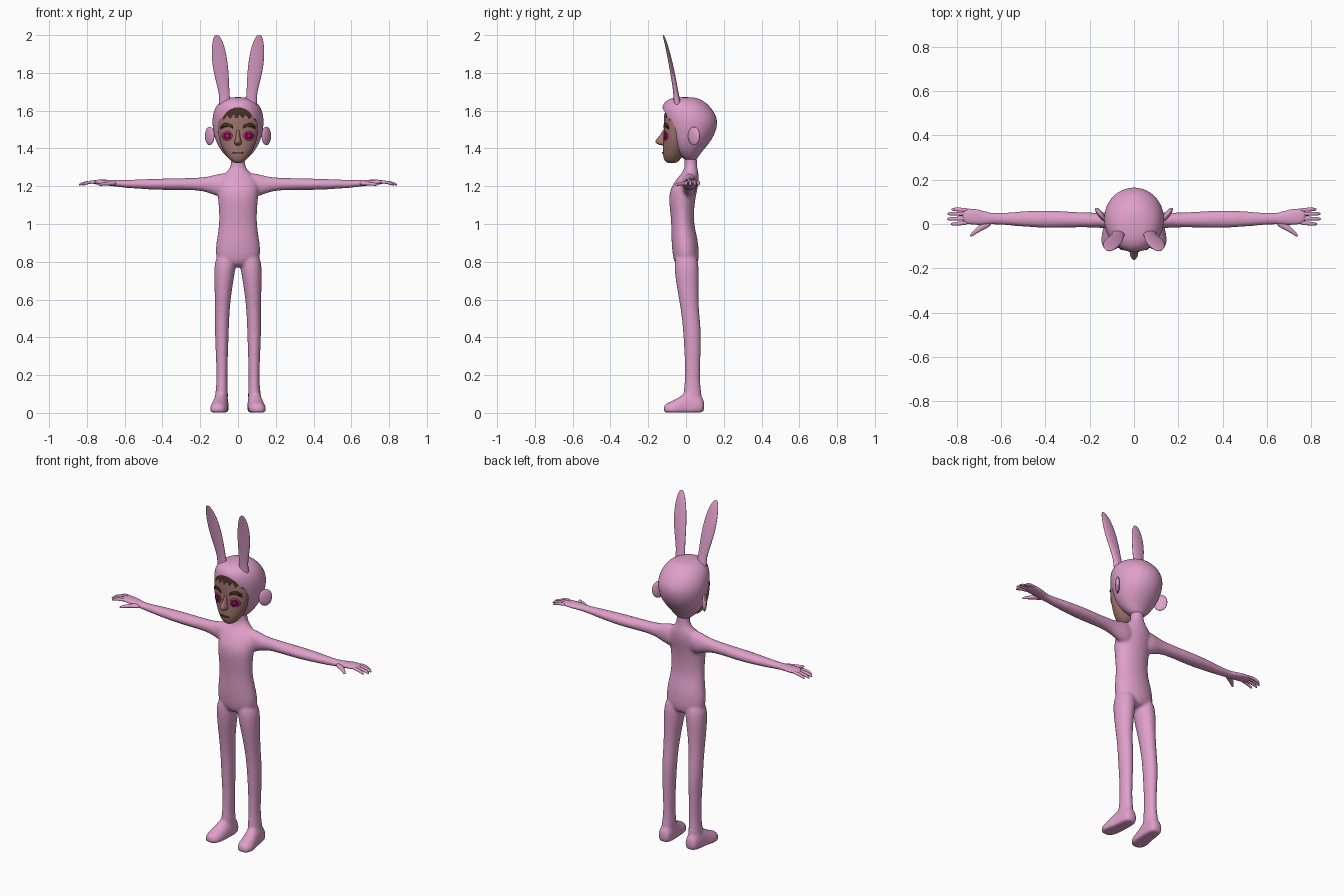
import bpy, bmesh, math
from mathutils import Vector
from mathutils.bvhtree import BVHTree


def material(name, rgb):
    m = bpy.data.materials.new(name)
    m.diffuse_color = (*rgb, 1)
    return m


PINK = material("pink suit", (0.74, 0.35, 0.59))
SKIN = material("skin", (0.34, 0.175, 0.15))
HAIR = material("dark brown hair", (0.06, 0.028, 0.018))
MAGENTA = material("magenta eye", (0.70, 0.012, 0.28))
MAROON = material("maroon iris", (0.10, 0.006, 0.035))
LIPS = material("lips", (0.17, 0.07, 0.065))


def activate(ob):
    bpy.ops.object.select_all(action='DESELECT')
    ob.select_set(True)
    bpy.context.view_layer.objects.active = ob


def apply_mod(ob, kind, **props):
    m = ob.modifiers.new(kind.lower(), kind)
    for k, v in props.items():
        setattr(m, k, v)
    activate(ob)
    bpy.ops.object.modifier_apply(modifier=m.name)


def finish(name, bm, mat):
    bmesh.ops.recalc_face_normals(bm, faces=bm.faces)
    me = bpy.data.meshes.new(name)
    bm.to_mesh(me)
    bm.free()
    me.materials.append(mat)
    for p in me.polygons:
        p.use_smooth = True
    ob = bpy.data.objects.new(name, me)
    bpy.context.collection.objects.link(ob)
    return ob


def loft(name, rings, mat, u=(1, 0, 0), v=(0, 1, 0), s=1, levels=2, n=16, floor=None):
    """Smooth skin through elliptical rings (x, y, z, radius_u, radius_v)."""
    bm = bmesh.new()
    u, v = Vector(u), Vector(v)
    loops = []
    for x, y, z, a, b in rings:
        loop = []
        for i in range(n):
            t = 2 * math.pi * i / n
            p = Vector((x, y, z)) + u * a * math.cos(t) + v * b * math.sin(t)
            p.x *= s
            if floor is not None:
                p.z = max(p.z, floor)
            loop.append(bm.verts.new(p))
        loops.append(loop)
    for l0, l1 in zip(loops, loops[1:]):
        for i in range(n):
            j = (i + 1) % n
            bm.faces.new((l0[i], l0[j], l1[j], l1[i]))
    bm.faces.new(loops[0])
    bm.faces.new(loops[-1])
    ob = finish(name, bm, mat)
    if levels:
        apply_mod(ob, 'SUBSURF', levels=levels)
    return ob


def span(z, front, back, rx, x=0):
    """Horizontal ring from its front and back y."""
    return (x, (front + back) / 2, z, rx, (back - front) / 2)


# Torso and neck
body = [loft("torso", [
    span(.77, -.04, .05, .05), span(.80, -.066, .068, .112), span(.85, -.074, .070, .124),
    span(.92, -.079, .064, .114), span(1.0, -.078, .042, .101), span(1.08, -.087, .044, .103),
    span(1.15, -.093, .053, .110), span(1.20, -.078, .066, .112), span(1.245, -.045, .069, .100),
    span(1.275, -.018, .066, .062), span(1.30, -.008, .060, .040), span(1.34, -.010, .058, .036),
    span(1.40, -.010, .058, .036)], PINK)]

X, Y, Z = (1, 0, 0), (0, 1, 0), (0, 0, 1)
for s in (-1, 1):
    # Leg
    body.append(loft("leg", [
        span(.04, -.01, .085, .036, .088), span(.10, -.016, .084, .035, .087),
        span(.15, -.008, .076, .029, .085), span(.25, -.006, .075, .030, .085),
        span(.40, -.014, .083, .037, .086), span(.50, -.022, .074, .038, .084),
        span(.60, -.038, .066, .042, .081), span(.70, -.056, .068, .052, .075),
        span(.79, -.066, .070, .060, .068), span(.85, -.05, .05, .045, .06)], PINK, s=s))
    # Foot, toes turned slightly outward
    body.append(loft("foot", [
        (.088, .097, .035, .018, .025), (.088, .088, .035, .036, .05), (.089, .05, .03, .042, .09),
        (.092, .0, .03, .042, .085), (.099, -.04, .02, .047, .06), (.103, -.08, .018, .048, .044),
        (.105, -.108, .018, .036, .032), (.106, -.119, .018, .018, .018)],
        PINK, X, Z, s, floor=.002))
    # Arm and palm
    body.append(loft("arm", [
        (.04, .015, 1.205, .040, .070), (.10, .016, 1.205, .042, .064), (.145, .017, 1.207, .035, .047),
        (.20, .018, 1.212, .034, .034), (.30, .020, 1.211, .037, .032), (.40, .022, 1.210, .042, .031),
        (.50, .023, 1.211, .036, .027), (.60, .023, 1.212, .027, .021), (.645, .024, 1.215, .026, .018),
        (.69, .028, 1.219, .038, .016), (.73, .034, 1.222, .041, .014), (.765, .035, 1.222, .038, .012),
        (.778, .035, 1.221, .025, .006)], PINK, Y, Z, s))
    # Fingers and thumb
    for y0, y1, tip in ((.006, .000, .825), (.026, .023, .842), (.046, .046, .840), (.063, .066, .822)):
        loft("finger", [
            (.745, y0, 1.222, .010, .009), (.785, (y0 + y1) / 2, 1.222, .010, .009),
            (tip - .018, y1, 1.215, .009, .008), (tip - .004, y1, 1.209, .007, .006),
            (tip + .001, y1, 1.207, .003, .003)], PINK, Y, Z, s, n=8)
    loft("thumb", [
        (.645, .010, 1.215, .018, .013), (.685, -.012, 1.214, .017, .012),
        (.712, -.032, 1.212, .011, .010), (.732, -.049, 1.209, .008, .008),
        (.738, -.055, 1.208, .004, .004)], PINK, (.55, .83, 0), Z, s, n=8)

# Fuse the suit into one soft skin
activate(body[0])
for ob in body:
    ob.select_set(True)
bpy.ops.object.join()
suit = body[0]
suit.name = "body_suit"
apply_mod(suit, 'REMESH', mode='VOXEL', voxel_size=.008, use_smooth_shade=True)
apply_mod(suit, 'SMOOTH', factor=.5, iterations=6)

# Hood with a face opening
hood = loft("hood", [
    span(1.335, .0, .052, .030), span(1.35, -.02, .062, .054), span(1.38, -.055, .082, .084),
    span(1.42, -.085, .118, .110), span(1.47, -.103, .152, .129), span(1.53, -.120, .170, .138),
    span(1.58, -.130, .160, .135), span(1.63, -.128, .122, .116), span(1.66, -.098, .082, .080),
    span(1.672, -.05, .04, .035)], PINK, n=24)
cutter = loft("face_opening_cutter", [(0, -.4, 1.47, .107, .145), (0, -.05, 1.47, .107, .145)],
              PINK, X, Z, levels=0, n=64)
apply_mod(hood, 'BOOLEAN', operation='DIFFERENCE', object=cutter, solver='EXACT')
bpy.data.objects.remove(cutter)
activate(hood)
bpy.ops.object.shade_smooth_by_angle(angle=math.radians(40))

# Face, with a jagged fringe above the hairline
face = loft("face", [
    span(1.322, -.098, -.055, .016), span(1.333, -.115, -.035, .040), span(1.37, -.125, -.01, .070),
    span(1.42, -.122, .0, .094), span(1.47, -.119, .0, .107), span(1.53, -.119, .0, .109),
    span(1.58, -.118, .0, .104), span(1.62, -.105, .0, .082), span(1.645, -.08, -.02, .04)],
    SKIN, levels=3)
face.data.materials.append(HAIR)
for p in face.data.polygons:
    c = p.center
    if c.z > 1.568 + .010 * math.sin(c.x * 190) - 1.2 * c.x * c.x:
        p.material_index = 1

# Nose
loft("nose", [
    (0, -.112, 1.505, .006, .008), (0, -.116, 1.475, .010, .018), (0, -.123, 1.452, .014, .032),
    (0, -.127, 1.437, .020, .040), (0, -.122, 1.424, .021, .034), (0, -.118, 1.416, .012, .018)],
    SKIN, n=12)

tree = BVHTree.FromPolygons([v.co for v in face.data.vertices],
                            [p.vertices for p in face.data.polygons])


def plate(name, outline, mat, lift):
    """Thin patch draped on the front of the face from an (x, z) outline."""
    bm = bmesh.new()
    cx = sum(p[0] for p in outline) / len(outline)
    cz = sum(p[1] for p in outline) / len(outline)

    def drop(x, z):
        hit = tree.ray_cast(Vector((x, -1, z)), Vector((0, 1, 0)))[0]
        return bm.verts.new((x, (hit.y if hit else -.06) - lift, z))
    mid = drop(cx, cz)
    rings = [[drop(cx + (x - cx) * k, cz + (z - cz) * k) for x, z in outline] for k in (.35, .7, 1)]
    n = len(outline)
    for i in range(n):
        j = (i + 1) % n
        bm.faces.new((mid, rings[0][i], rings[0][j]))
        for a, b in zip(rings, rings[1:]):
            bm.faces.new((a[i], b[i], b[j], a[j]))
    ob = finish(name, bm, mat)
    apply_mod(ob, 'SOLIDIFY', thickness=.002, offset=0)


def oval(x, z, a, b, n=24):
    return [(x + a * math.cos(2 * math.pi * i / n), z + b * math.sin(2 * math.pi * i / n))
            for i in range(n)]


for s in (-1, 1):
    # Eyes and brows
    plate("eye", oval(.057 * s, 1.467, .027, .025), MAGENTA, .003)
    plate("iris", oval(.057 * s, 1.467, .020, .018), MAROON, .005)
    plate("pupil", oval(.057 * s, 1.467, .007, .007), MAGENTA, .007)
    plate("eyebrow", [(x * s, z) for x, z in (
        (.027, 1.506), (.05, 1.514), (.075, 1.515), (.093, 1.502), (.090, 1.522),
        (.072, 1.535), (.048, 1.533), (.029, 1.522))], HAIR, .004)
    # Side ears, angled backward
    bpy.ops.mesh.primitive_uv_sphere_add(segments=24, ring_count=16, radius=1,
                                         location=(.150 * s, .042, 1.466), rotation=(0, 0, -.65 * s))
    ear = bpy.context.object
    ear.name = "side_ear"
    ear.scale = (.013, .038, .049)
    ear.data.materials.append(PINK)
    bpy.ops.object.shade_smooth()
    # Tall rabbit ears
    loft("rabbit_ear", [
        (.068, -.040, 1.60, .036, .024), (.070, -.048, 1.655, .029, .017), (.074, -.054, 1.70, .029, .014),
        (.083, -.064, 1.76, .036, .013), (.093, -.077, 1.83, .042, .012), (.101, -.092, 1.90, .040, .010),
        (.107, -.107, 1.96, .030, .007), (.111, -.117, 1.99, .018, .005), (.113, -.121, 2.002, .007, .003)],
        PINK, s=s)

# Mouth
plate("mouth", oval(0, 1.376, .030, .006), LIPS, .003)
plate("mouth_line", oval(0, 1.378, .028, .0018), HAIR, .005)
